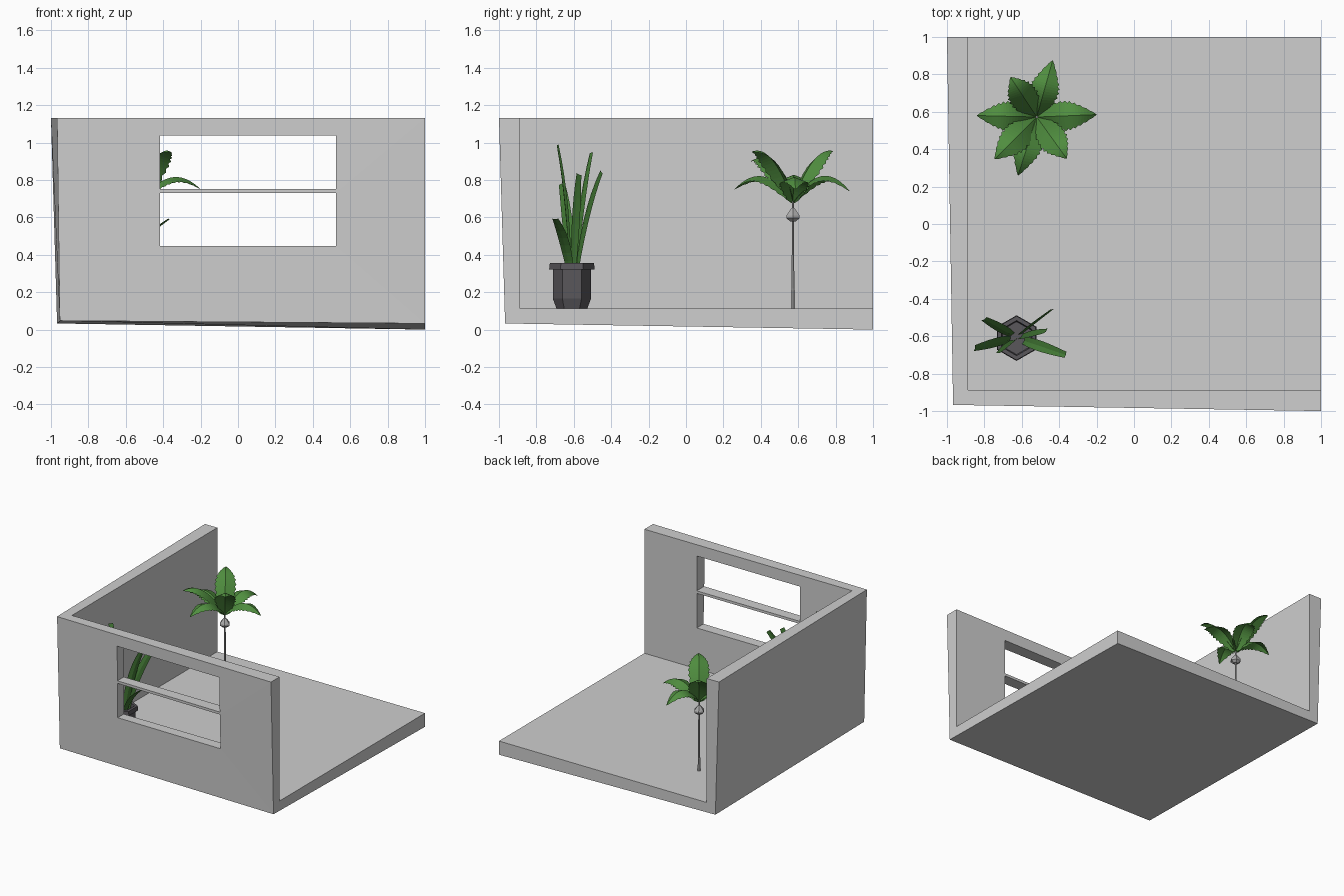
import bpy, bmesh, math
from mathutils import Vector

if "Cube" in bpy.data.objects:
    bpy.data.objects.remove(bpy.data.objects["Cube"])


def material(name, rgb):
    m = bpy.data.materials.new(name)
    m.diffuse_color = (*rgb, 1)
    m.use_nodes = True
    m.node_tree.nodes["Principled BSDF"].inputs["Base Color"].default_value = m.diffuse_color
    return m


WALL = material("wall grey", (0.62, 0.62, 0.62))
LEAF = material("leaf green", (0.08, 0.27, 0.05))
BLADE = material("dark leaf green", (0.055, 0.19, 0.035))
POT = material("pot charcoal", (0.10, 0.095, 0.105))
STEM = material("stem grey", (0.42, 0.42, 0.42))


def make(name, verts, faces, mat):
    me = bpy.data.meshes.new(name)
    me.from_pydata([tuple(v) for v in verts], [], faces)
    me.materials.append(mat)
    ob = bpy.data.objects.new(name, me)
    bpy.context.collection.objects.link(ob)
    return ob


def box(name, lo, hi, mat):
    ob = make(name, [], [], mat)
    bm = bmesh.new()
    bmesh.ops.create_cube(bm, size=1)
    for v in bm.verts:
        v.co = Vector([(a + b) / 2 + c * (b - a) for a, b, c in zip(lo, hi, v.co)])
    bm.to_mesh(ob.data)
    bm.free()
    return ob


def lathe(name, centre, profile, sides, mat, turn=0.0):
    """Spin (radius, z) points into a faceted closed solid."""
    verts, faces = [], []
    for r, z in profile:
        for k in range(sides):
            a = turn + 2 * math.pi * k / sides
            verts.append((centre[0] + r * math.cos(a), centre[1] + r * math.sin(a), z))
    for i in range(len(profile) - 1):
        for k in range(sides):
            n = (k + 1) % sides
            faces.append((i * sides + k, i * sides + n, (i + 1) * sides + n, (i + 1) * sides + k))
    faces.append(tuple(reversed(range(sides))))
    last = (len(profile) - 1) * sides
    faces.append(tuple(range(last, last + sides)))
    return make(name, verts, faces, mat)


def leaf(name, p0, p1, p2, steps, width, fold, mat, side=None):
    """Folded strip along a curved path; width(u, i) is the half width, fold lowers the edges."""
    p0, p1, p2 = Vector(p0), Vector(p1), Vector(p2)
    verts, faces = [], []
    for i in range(steps + 1):
        u = i / steps
        mid = p0 * (1 - u) ** 2 + p1 * 2 * u * (1 - u) + p2 * u * u
        t = ((p1 - p0) * (1 - u) + (p2 - p1) * u).normalized()
        s = (Vector(side) - t * t.dot(Vector(side))).normalized() if side \
            else t.cross(Vector((0, 0, 1))).normalized()
        n = s.cross(t)
        w = width(u, i)
        verts += [mid + s * w - n * w * fold, mid, mid - s * w - n * w * fold]
        if i:
            a, b = 3 * i - 3, 3 * i
            faces += [(a, a + 1, b + 1, b), (a + 1, a + 2, b + 2, b + 1)]
    return make(name, verts, faces, mat)


# Room corner: three inner faces thickened outward
T, TOP = 0.112, 1.131
I = -1 + T
room = make("room_shell",
            [(I, I, T), (1, I, T), (1, 1, T), (I, 1, T), (I, 1, TOP), (I, I, TOP), (1, I, TOP)],
            [(0, 1, 2, 3), (0, 3, 4, 5), (0, 5, 6, 1)], WALL)
solid = room.modifiers.new("thickness", "SOLIDIFY")
solid.thickness = T
solid.offset = -1

# Two window openings, leaving a thin bar between them
for name, z0, z1 in (("lower_window_cutter", 0.447, 0.731), ("upper_window_cutter", 0.752, 1.038)):
    cutter = box(name, (-0.416, -1.2, z0), (0.524, -0.7, z1), WALL)
    cutter.hide_render = True
    cutter.display_type = "WIRE"
    cut = room.modifiers.new(name, "BOOLEAN")
    cut.operation = "DIFFERENCE"
    cut.solver = "EXACT"
    cut.object = cutter

# Tall plant: stem, bud and a crown of serrated leaves
C = (-0.52, 0.572)
lathe("plant_stem", C, [(0.012, T), (0.011, 0.21), (0.008, 0.22), (0.007, 0.70)], 6, STEM)
lathe("plant_bud", C, [(0.018, 0.578), (0.040, 0.596), (0.040, 0.610), (0.020, 0.637), (0.008, 0.65)],
      6, STEM)


def serrated(u, i):
    w = 0.082 * math.sin(math.pi * min(1, 0.03 + 0.97 * u ** 0.85)) ** 0.8
    return max(0.001, w * (1.0 if i % 2 else 0.86))


# tip x, tip y, tip z, height of the curve's control point
tips = [(-0.435, 0.875, 0.74, 0.93), (-0.20, 0.585, 0.75, 0.91), (-0.36, 0.35, 0.95, 1.00),
        (-0.62, 0.26, 0.75, 0.92), (-0.745, 0.347, 0.90, 0.98), (-0.84, 0.58, 0.77, 0.92),
        (-0.66, 0.785, 0.955, 0.98)]
for k, (x, y, z, h) in enumerate(tips):
    ctrl = (C[0] + 0.5 * (x - C[0]), C[1] + 0.5 * (y - C[1]), h)
    leaf(f"crown_leaf_{k + 1}", (*C, 0.68), ctrl, (x, y, z), 20, serrated, 0.4, LEAF)

# Six-sided pot with rim and recessed soil
P = (-0.628, -0.61)
lathe("pot", P, [(0.082, T), (0.102, 0.165), (0.102, 0.32), (0.122, 0.32), (0.118, 0.355),
                 (0.094, 0.355), (0.088, 0.325)], 6, POT, math.pi / 2)


# Sword-shaped blades rising from the pot
def sword(u, i):
    return 0.012 + 0.017 * math.sin(math.pi * min(1, 0.15 + 0.75 * u))


# tip position, then the direction across the blade
blades = [((-0.72, -0.69, 0.985), (1, 0.3, 0)), ((-0.80, -0.51, 0.945), (0.8, 0.4, 0)),
          ((-0.43, -0.455, 0.845), (0.8, 0.4, 0)), ((-0.47, -0.575, 0.83), (0.6, 0.6, 0)),
          ((-0.365, -0.70, 0.59), (0.3, 0.8, 0)), ((-0.85, -0.665, 0.78), (0.3, 0.7, 0))]
for k, (tip, side) in enumerate(blades):
    d = Vector((tip[0] - P[0], tip[1] - P[1], 0))
    base = Vector((*P, 0.32)) + d * 0.15
    ctrl = Vector((*P, 0.32 + 0.6 * (tip[2] - 0.32))) + d * 0.4
    leaf(f"sword_blade_{k + 1}", base, ctrl, tip, 7, sword, 0.25, BLADE, side)
